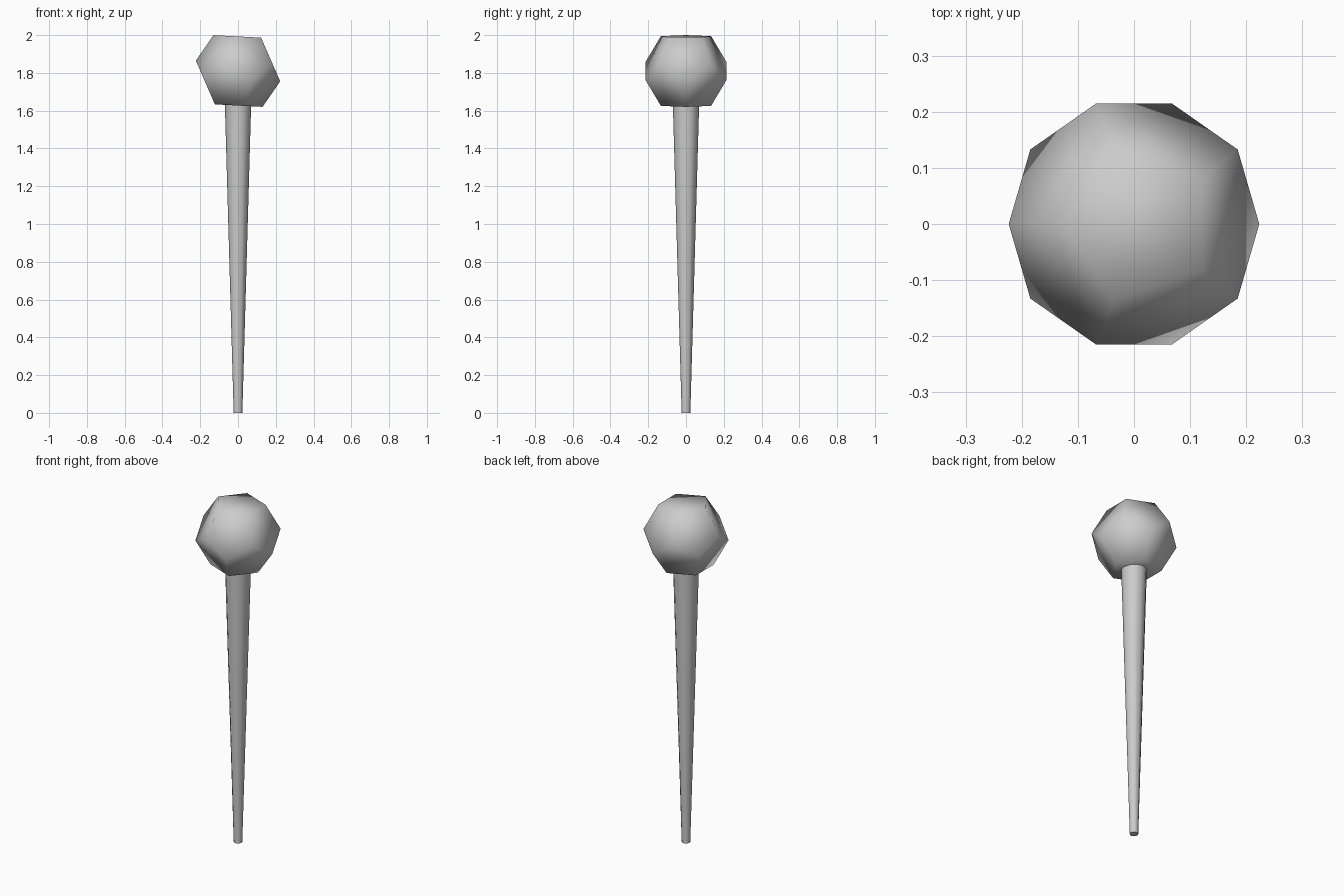
import bpy, bmesh
from math import cos, sin, radians
from mathutils import Matrix, Vector

if "Cube" in bpy.data.objects:
    bpy.data.objects.remove(bpy.data.objects["Cube"])

HEAD_R, HEAD_Z = 0.23, 1.81


def finish(name, bm, angle):
    bmesh.ops.recalc_face_normals(bm, faces=bm.faces)
    mesh = bpy.data.meshes.new(name)
    bm.to_mesh(mesh)
    bm.free()
    obj = bpy.data.objects.new(name, mesh)
    bpy.context.collection.objects.link(obj)
    bpy.ops.object.select_all(action='DESELECT')
    obj.select_set(True)
    bpy.context.view_layer.objects.active = obj
    bpy.ops.object.shade_smooth_by_angle(angle=radians(angle))
    return obj


# Tapered handle, running slightly into the head
bm = bmesh.new()
bmesh.ops.create_cone(bm, cap_ends=True, segments=12, radius1=0.023, radius2=0.07,
                      depth=1.65, matrix=Matrix.Translation((0, 0, 0.825)))
finish("handle", bm, 40)

# Dodecahedral head: two vertex rings and their opposites, slightly tilted
bm = bmesh.new()
for k in range(5):
    a = radians(180 + 72 * k)
    for radius, height in ((0.6071, 0.7947), (0.9822, 0.1876)):
        v = Vector((radius * cos(a), radius * sin(a), height)) * HEAD_R
        bm.verts.new(v)
        bm.verts.new(-v)
bmesh.ops.convex_hull(bm, input=bm.verts)
bmesh.ops.dissolve_limit(bm, angle_limit=radians(5), verts=bm.verts, edges=bm.edges)
bm.transform(Matrix.Translation((0, 0, HEAD_Z)) @ Matrix.Rotation(radians(3), 4, 'Y'))
finish("head", bm, 80)
